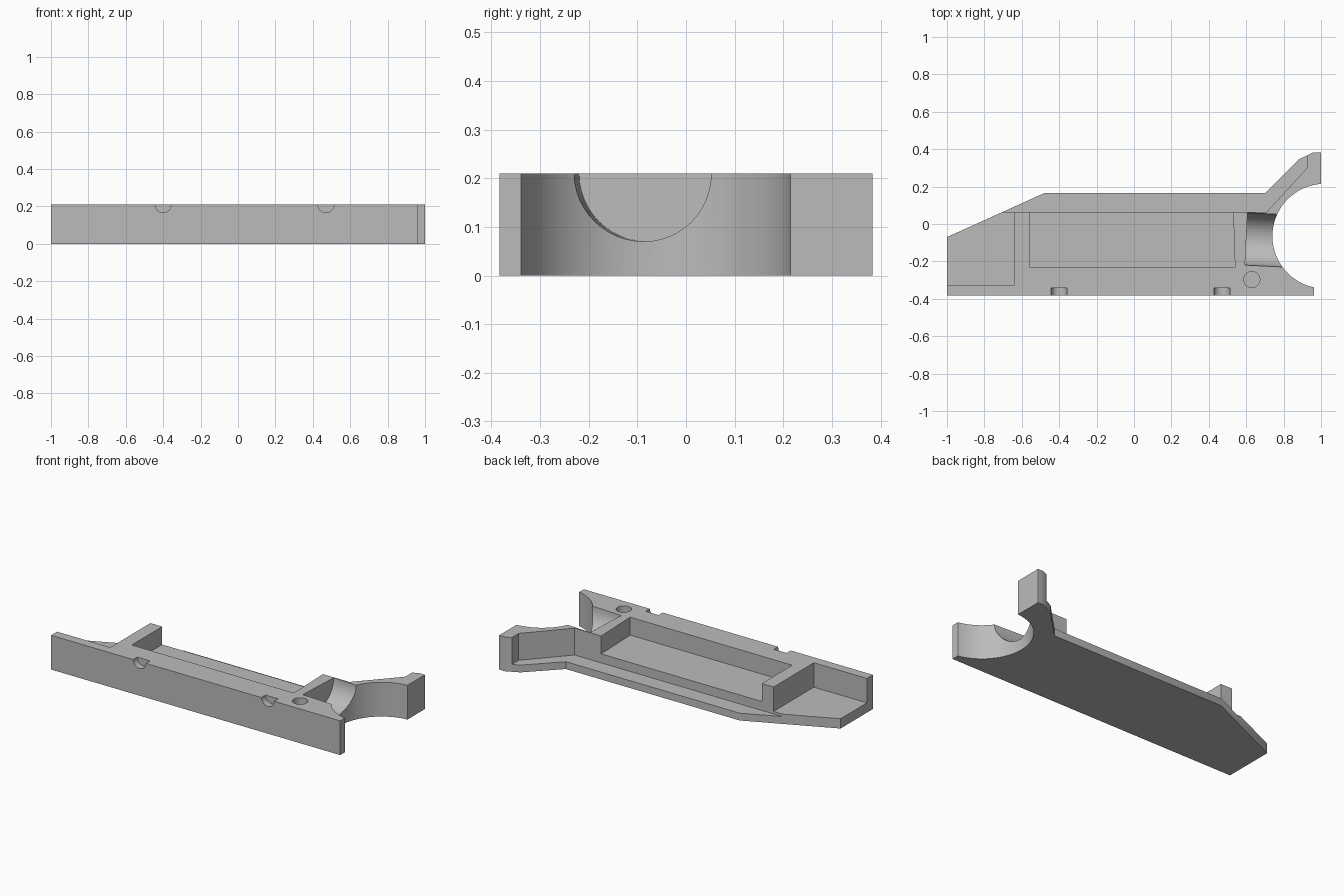
import bpy, bmesh, math

cube = bpy.data.objects.get("Cube")
if cube:
    bpy.data.objects.remove(cube, do_unlink=True)

TOP, FRONT, BACK = 0.21, -0.383, 0.383
OVER = 0.4  # cutters reach well above the top face

grey = bpy.data.materials.new("plain_grey")
grey.use_nodes = True
grey.diffuse_color = (0.5, 0.5, 0.5, 1)
grey.node_tree.nodes["Principled BSDF"].inputs["Base Color"].default_value = (0.5, 0.5, 0.5, 1)


def prism(name, outline, low, high):
    """Extrude a flat outline from z = low to z = high."""
    bm = bmesh.new()
    face = bm.faces.new([bm.verts.new((x, y, low)) for x, y in outline])
    up = bmesh.ops.extrude_face_region(bm, geom=[face])["geom"]
    bmesh.ops.translate(bm, vec=(0, 0, high - low),
                        verts=[v for v in up if isinstance(v, bmesh.types.BMVert)])
    bmesh.ops.recalc_face_normals(bm, faces=bm.faces)
    mesh = bpy.data.meshes.new(name)
    bm.to_mesh(mesh)
    bm.free()
    mesh.materials.append(grey)
    obj = bpy.data.objects.new(name, mesh)
    bpy.context.collection.objects.link(obj)
    return obj


def rod(name, centre, radius, length, rotation, sides=48):
    """Cylinder used for round cuts."""
    bpy.ops.mesh.primitive_cylinder_add(vertices=sides, radius=radius, depth=length,
                                        location=centre, rotation=rotation)
    obj = bpy.context.object
    obj.name = name
    obj.data.materials.append(grey)
    return obj


# Body outline with the round mouth between the two fork tips
mouth_x, mouth_y, mouth_r = 1.02, -0.065, 0.28
start, end, steps = math.radians(258), math.radians(94), 40
mouth = []
for i in range(steps + 1):
    a = start + (end - start) * i / steps
    mouth.append((min(1, mouth_x + mouth_r * math.cos(a)), mouth_y + mouth_r * math.sin(a)))
outline = [(-1, FRONT), (mouth[0][0], FRONT)] + mouth + [
    (1, BACK), (0.96, BACK), (0.88, 0.345), (0.7, 0.165), (-0.48, 0.165), (-1, -0.07)]
body = prism("tray_body", outline, 0, TOP)

# Ledge, end recess and main pocket
cutters = [
    prism("ledge_cut", [(-1.1, 0.065), (0.71, 0.065), (0.925, 0.3), (0.925, 0.5), (-1.1, 0.5)],
          0.045, OVER),
    prism("recess_cut", [(-1.1, -0.325), (-0.64, -0.325), (-0.64, 0.066), (-1.1, 0.066)],
          0.06, OVER),
    prism("pocket_cut", [(-0.56, -0.23), (0.54, -0.23), (0.53, 0.08), (-0.56, 0.08)],
          0.1, OVER),
    # Half-round cradle opening into the mouth
    rod("cradle_cut", (0.8, -0.09, TOP), 0.14, 0.4, (0, math.pi / 2, -0.05)),
    # Round socket in the front wall
    rod("socket_cut", (0.63, -0.297, TOP), 0.043, 0.2, (0, 0, 0)),
]
# Half-round notches in the front edge
for x in (-0.4, 0.47):
    cutters.append(rod("notch_cut", (x, FRONT, TOP), 0.043, 0.08, (math.pi / 2, 0, 0), 32))

bpy.ops.object.select_all(action='DESELECT')
body.select_set(True)
bpy.context.view_layer.objects.active = body
for cutter in cutters:
    cut = body.modifiers.new(cutter.name, 'BOOLEAN')
    cut.operation = 'DIFFERENCE'
    cut.solver = 'EXACT'
    cut.object = cutter
    bpy.ops.object.modifier_apply(modifier=cut.name)
    bpy.data.objects.remove(cutter, do_unlink=True)

bpy.ops.object.shade_smooth_by_angle(angle=math.radians(30))
